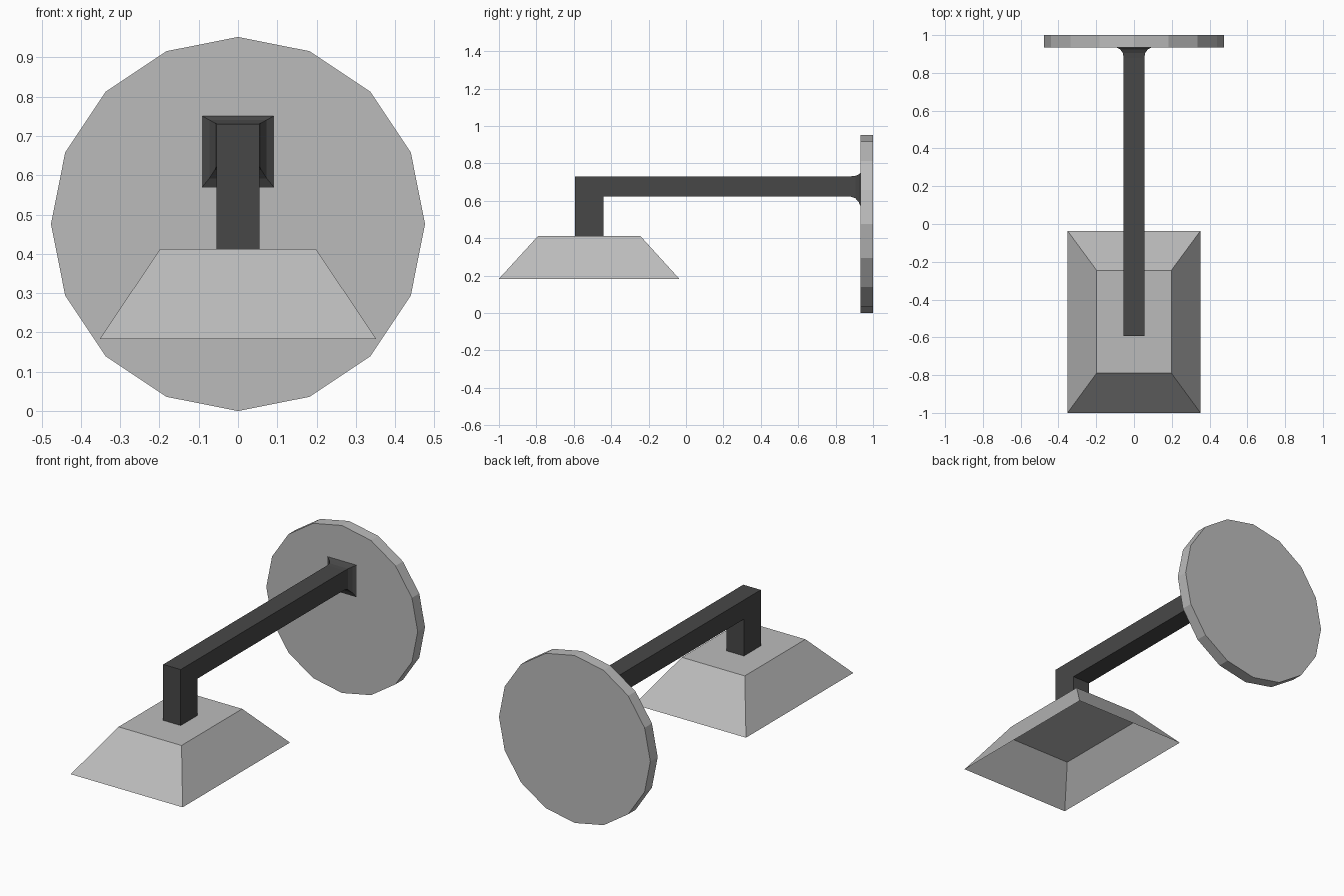
import bpy, bmesh, math
from mathutils import Matrix

if "Cube" in bpy.data.objects:
    bpy.data.objects.remove(bpy.data.objects["Cube"])


def material(name, value):
    m = bpy.data.materials.new(name)
    m.diffuse_color = (value, value, value, 1)
    m.use_nodes = True
    m.node_tree.nodes["Principled BSDF"].inputs["Base Color"].default_value = m.diffuse_color
    return m


def finish(name, bm, mat):
    me = bpy.data.meshes.new(name)
    bm.to_mesh(me)
    bm.free()
    me.materials.append(mat)
    ob = bpy.data.objects.new(name, me)
    bpy.context.collection.objects.link(ob)


def loft(name, rings, caps, mat, flip=False):
    """Skin a series of four-cornered rings; caps = (first, last)."""
    bm = bmesh.new()
    vs = [[bm.verts.new(p) for p in r] for r in rings]
    for a, b in zip(vs, vs[1:]):
        for i in range(4):
            j = (i + 1) % 4
            bm.faces.new((a[i], a[j], b[j], b[i]))
    if caps[0]:
        bm.faces.new(vs[0][::-1])
    if caps[1]:
        bm.faces.new(vs[-1])
    if flip:
        bmesh.ops.reverse_faces(bm, faces=bm.faces[:])
    finish(name, bm, mat)


grey = material("grey_metal", 0.5)
dark = material("dark_metal", 0.064)

# Sixteen-sided wall plate
R = 0.476
bm = bmesh.new()
bmesh.ops.create_cone(bm, cap_ends=True, segments=16, radius1=R, radius2=R, depth=0.066,
                      matrix=Matrix.Translation((0, 0.967, R)) @ Matrix.Rotation(math.pi / 2, 4, 'X'))
finish("wall_plate", bm, grey)

# Bent square arm, flaring into the wall plate: half width, outer (y, z), inner (y, z)
sections = [
    (0.055, (-0.593, 0.412), (-0.442, 0.412)),
    (0.055, (-0.593, 0.731), (-0.442, 0.622)),
    (0.055, (0.88, 0.731), (0.88, 0.622)),
    (0.059, (0.905, 0.733), (0.905, 0.614)),
    (0.073, (0.924, 0.741), (0.924, 0.592)),
    (0.092, (0.934, 0.751), (0.934, 0.569)),
]
loft("arm", [[(-w, *o), (w, *o), (w, *i), (-w, *i)] for w, o, i in sections],
     (True, True), dark)


# Open-bottomed lamp shade with a recessed panel across its inside
def rect(w, y0, y1, z):
    return [(-w, y0, z), (w, y0, z), (w, y1, z), (-w, y1, z)]


loft("shade", [rect(0.352, -1.0, -0.036, 0.183), rect(0.198, -0.79, -0.245, 0.413)],
     (False, True), grey)
loft("inner_panel", [rect(0.228, -0.831, -0.204, 0.367)], (False, True), grey, flip=True)
